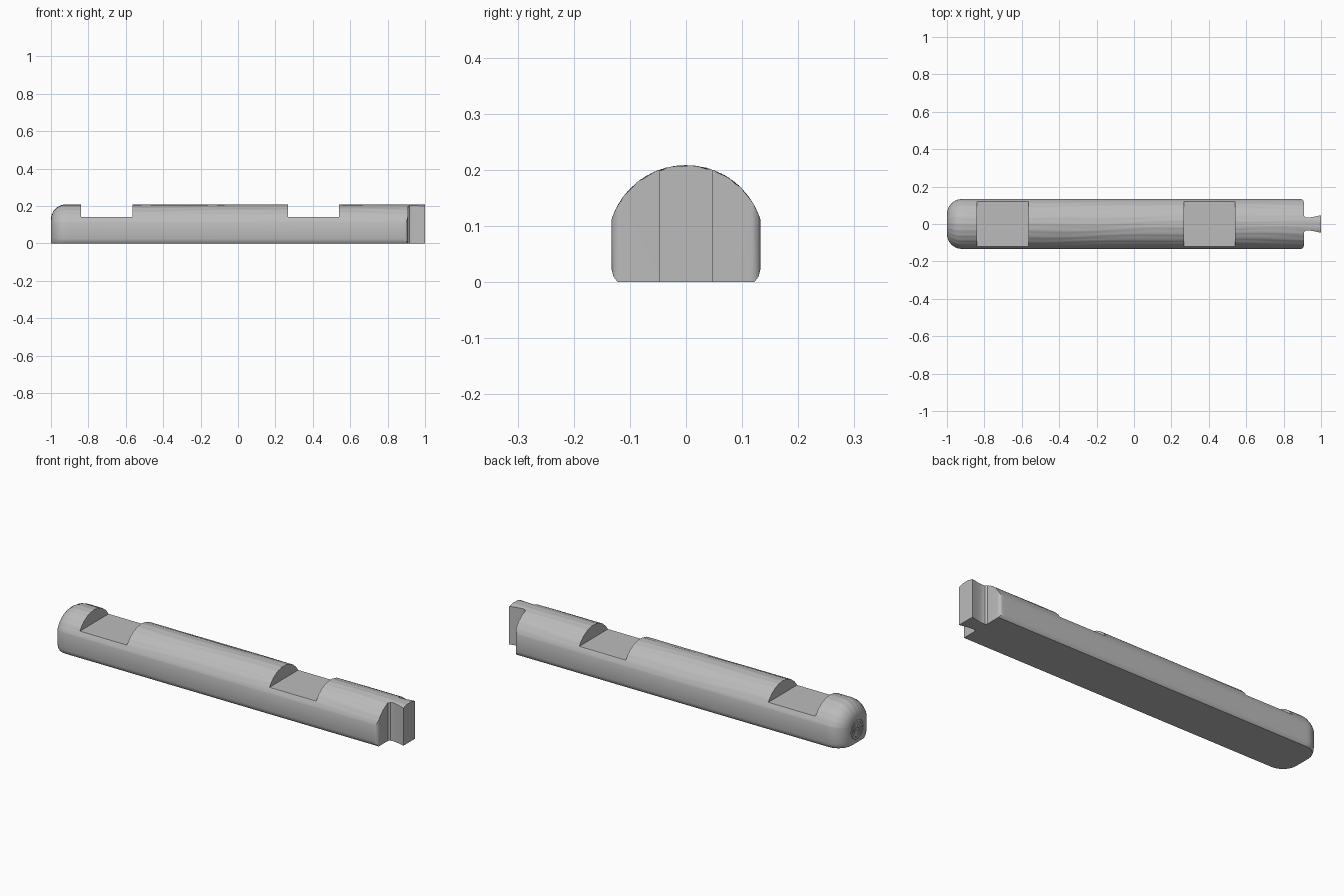
import bpy
import bmesh
from math import sin, cos, acos, pi, radians

cube = bpy.data.objects.get("Cube")
if cube:
    bpy.data.objects.remove(cube, do_unlink=True)

wood = bpy.data.materials.new("grey_wood")
wood.use_nodes = True
GREY = (0.5, 0.5, 0.5, 1)
wood.diffuse_color = GREY
bsdf = next(n for n in wood.node_tree.nodes if n.type == "BSDF_PRINCIPLED")
bsdf.inputs["Base Color"].default_value = GREY

RADIUS, CENTRE, HALF, FOOT = 0.14, 0.068, 0.133, 0.122
ROUND, ARC = 0.08, 48


def make_object(name, bm):
    bmesh.ops.recalc_face_normals(bm, faces=bm.faces)
    mesh = bpy.data.meshes.new(name)
    bm.to_mesh(mesh)
    bm.free()
    mesh.materials.append(wood)
    obj = bpy.data.objects.new(name, mesh)
    bpy.context.collection.objects.link(obj)
    return obj


def section(x, inset):
    """Round-topped log outline with flat sides and a flat base."""
    r, w, foot = RADIUS - inset, HALF - inset, FOOT - inset
    start = acos(w / r)
    drop = r * sin(start)
    pts = [(foot, 0), ((foot + w) / 2 + 0.002, 0.01), (w, max(CENTRE - drop, 0.024))]
    for i in range(ARC + 1):
        u = i / ARC
        a = start + (pi - 2 * start) * u
        # Shallow wandering wood grain, fading out at the sides
        grain = sin(26 * a + 2 * sin(3 * x) + sin(9 * x + 4 * a)) + 0.6 * sin(47 * a + 3 * sin(2 * x + a))
        rr = r + 0.0008 * grain * min(1, 6 * u * (1 - u)) - 0.0005
        pts.append((rr * cos(a), CENTRE + rr * sin(a)))
    return pts + [(-y, z) for y, z in reversed(pts[:3])]


# Log body lofted from the rounded end to the joint end
stations = []
for i in range(11):
    a = i / 10 * pi / 2
    stations.append((-1 + ROUND * (1 - cos(a)), ROUND * (1 - sin(a))))
first = -1 + ROUND
stations += [(first + (1 - first) * i / 80, 0) for i in range(1, 81)]

bm = bmesh.new()
rings = [[bm.verts.new((x, y, z)) for y, z in section(x, d)] for x, d in stations]
for a, b in zip(rings, rings[1:]):
    for i in range(len(a)):
        j = (i + 1) % len(a)
        bm.faces.new((a[i], a[j], b[j], b[i]))
bm.faces.new(rings[0])
bm.faces.new(rings[-1])
log = make_object("notched_log", bm)


def prism(name, outline, low, high):
    bm = bmesh.new()
    face = bm.faces.new([bm.verts.new((x, y, low)) for x, y in outline])
    up = bmesh.ops.extrude_face_region(bm, geom=[face])["geom"]
    verts = [v for v in up if isinstance(v, bmesh.types.BMVert)]
    bmesh.ops.translate(bm, verts=verts, vec=(0, 0, high - low))
    return make_object(name, bm)


cutters = []
# Saddle notches in the top
for x0, x1 in ((-0.84, -0.565), (0.268, 0.54)):
    cutters.append(prism("notch_cutter", [(x0, -0.3), (x1, -0.3), (x1, 0.3), (x0, 0.3)], 0.14, 0.4))

# Dovetail tongue: waste on both sides, with an eased shoulder
SHOULDER, EASE = 0.908, 0.018
for s in (-1, 1):
    outline = [(1.1, 0.047), (1, 0.047), (0.96, 0.038), (0.93, 0.034), (0.916, 0.036), (SHOULDER, 0.044)]
    for i in range(7):
        a = i / 6 * pi / 2
        outline.append((SHOULDER - EASE * (1 - cos(a)), HALF - EASE + EASE * sin(a)))
    outline += [(SHOULDER - EASE, 0.3), (1.1, 0.3)]
    cutters.append(prism("dovetail_cutter", [(x, s * y) for x, y in outline], -0.1, 0.4))

# Growth ring grooves on the rounded end
for radius in (0.012, 0.025, 0.038, 0.05):
    bpy.ops.mesh.primitive_torus_add(major_radius=radius, minor_radius=0.0015, major_segments=32,
                                     minor_segments=6, location=(-1, 0, CENTRE), rotation=(0, pi / 2, 0))
    ring = bpy.context.object
    ring.name = "growth_ring_cutter"
    ring.data.materials.append(wood)
    cutters.append(ring)

bpy.ops.object.select_all(action="DESELECT")
bpy.context.view_layer.objects.active = log
log.select_set(True)
for cutter in cutters:
    mod = log.modifiers.new("cut", "BOOLEAN")
    mod.operation = "DIFFERENCE"
    mod.solver = "EXACT"
    mod.object = cutter
    bpy.ops.object.modifier_apply(modifier=mod.name)
for cutter in cutters:
    bpy.data.objects.remove(cutter, do_unlink=True)

bpy.ops.object.shade_smooth_by_angle(angle=radians(30))
